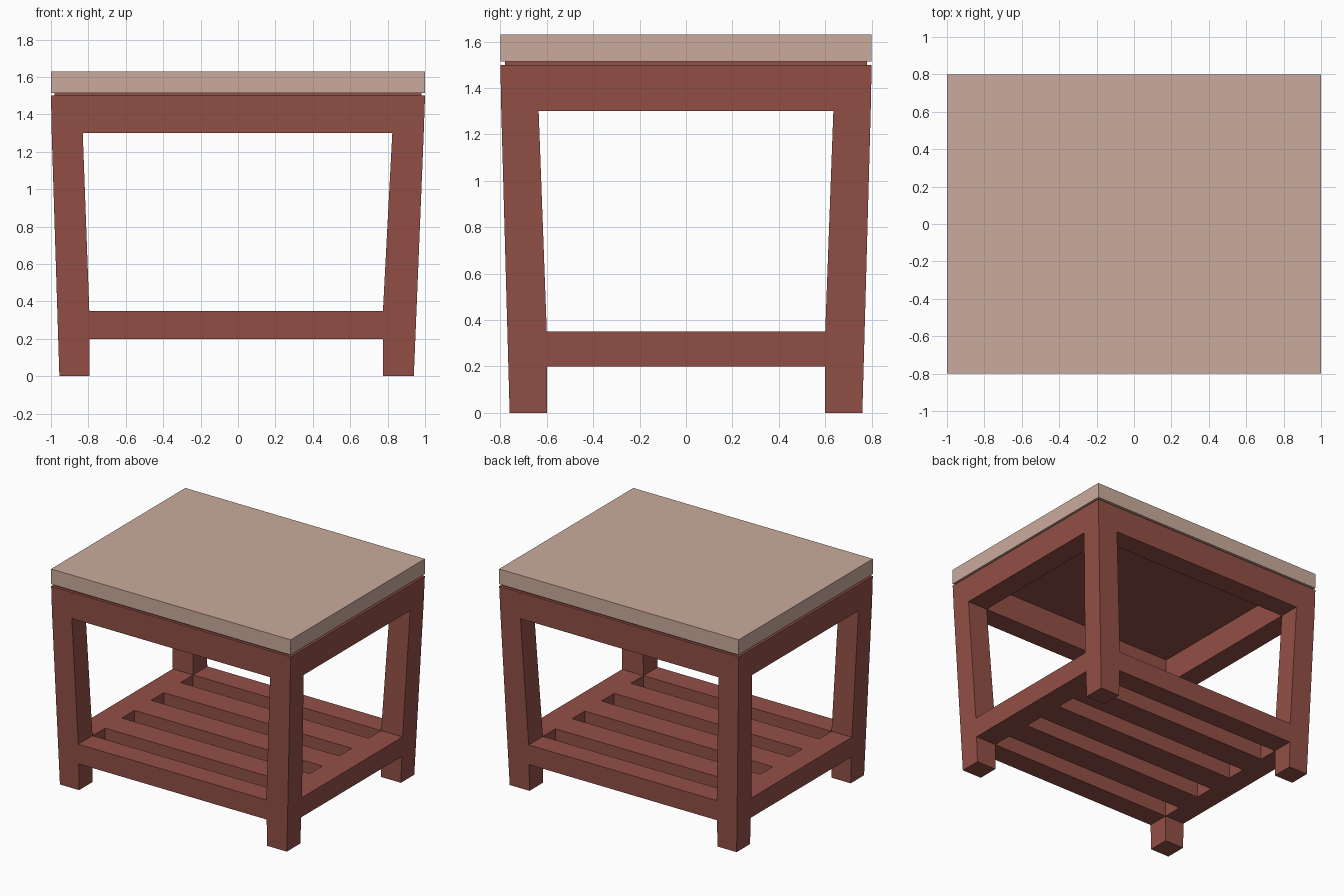
import bpy, bmesh, math

if "Cube" in bpy.data.objects:
    bpy.data.objects.remove(bpy.data.objects["Cube"])


def material(name, rgb):
    m = bpy.data.materials.new(name)
    m.diffuse_color = (*rgb, 1)
    m.use_nodes = True
    m.node_tree.nodes["Principled BSDF"].inputs["Base Color"].default_value = m.diffuse_color
    return m


RED = material("red_brown_wood", (0.29, 0.08, 0.062))
PALE = material("pale_top", (0.60, 0.41, 0.335))


def add_object(name, bm, mat):
    bmesh.ops.recalc_face_normals(bm, faces=bm.faces)
    me = bpy.data.meshes.new(name)
    bm.to_mesh(me)
    bm.free()
    me.materials.append(mat)
    ob = bpy.data.objects.new(name, me)
    bpy.context.collection.objects.link(ob)


def box(name, x0, x1, y0, y1, z0, z1, mat):
    bm = bmesh.new()
    bmesh.ops.create_cube(bm, size=1)
    for v in bm.verts:
        v.co = (x1 if v.co.x > 0 else x0, y1 if v.co.y > 0 else y0,
                z1 if v.co.z > 0 else z0)
    add_object(name, bm, mat)


# Frame: tapered 3x3 grid of cells; corners are legs, edges are rails
LEVELS = [  # z, x lines, y lines
    (0.00, (-0.955, -0.795, 0.775, 0.940), (-0.760, -0.600, 0.600, 0.760)),
    (0.20, (-0.961, -0.795, 0.775, 0.948), (-0.765, -0.600, 0.600, 0.765)),
    (0.35, (-0.965, -0.795, 0.775, 0.954), (-0.769, -0.600, 0.600, 0.769)),
    (1.30, (-0.996, -0.830, 0.825, 0.993), (-0.796, -0.635, 0.635, 0.796)),
    (1.50, (-1.000, -0.830, 0.825, 1.000), (-0.800, -0.635, 0.635, 0.800)),
]


def solid(i, j, k):
    if not (0 <= i < 3 and 0 <= j < 3 and 0 <= k < 4) or (i == 1 and j == 1):
        return False
    return (i != 1 and j != 1) or k in (1, 3)


bm = bmesh.new()
grid = {}


def vert(i, j, k):
    if (i, j, k) not in grid:
        z, xs, ys = LEVELS[k]
        grid[i, j, k] = bm.verts.new((xs[i], ys[j], z))
    return grid[i, j, k]


for i in range(3):
    for j in range(3):
        for k in range(4):
            if not solid(i, j, k):
                continue
            for axis in range(3):
                for side in (0, 1):
                    n = [i, j, k]
                    n[axis] += 2 * side - 1
                    if solid(*n):
                        continue
                    corners = []
                    for a, b in ((0, 0), (1, 0), (1, 1), (0, 1)):
                        c = [i, j, k]
                        c[axis] += side
                        c[(axis + 1) % 3] += a
                        c[(axis + 2) % 3] += b
                        corners.append(vert(*c))
                    bm.faces.new(corners)
bmesh.ops.recalc_face_normals(bm, faces=bm.faces)
bmesh.ops.dissolve_limit(bm, angle_limit=math.radians(1),
                         verts=bm.verts, edges=bm.edges)
add_object("leg_and_rail_frame", bm, RED)

# Lower shelf slats
for n, y in enumerate((-0.35, 0.0, 0.35)):
    box(f"shelf_slat_{n + 1}", -0.795, 0.775, y - 0.1, y + 0.1, 0.2, 0.35, RED)

# Recessed board under the table top, then the top slab
box("recessed_board", -0.98, 0.98, -0.78, 0.78, 1.5, 1.515, RED)
box("table_top", -1, 1, -0.8, 0.8, 1.515, 1.63, PALE)
